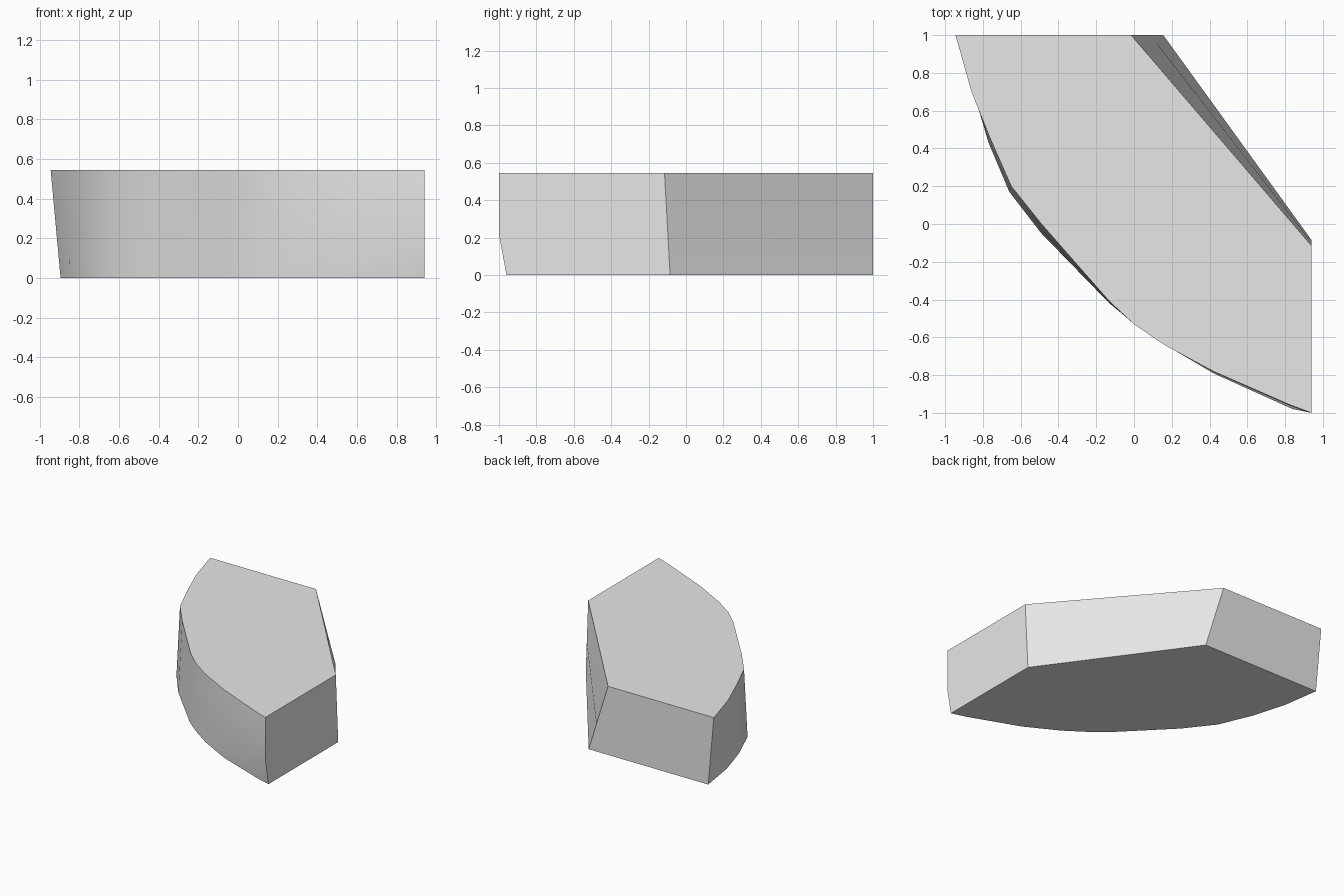
import bpy
import bmesh
import math

cube = bpy.data.objects.get("Cube")
if cube:
    bpy.data.objects.remove(cube, do_unlink=True)

# Plain grey stone colour
grey = bpy.data.materials.new("light_grey")
grey.use_nodes = True
colour = (0.8, 0.8, 0.8, 1)
grey.diffuse_color = colour
grey.node_tree.nodes["Principled BSDF"].inputs["Base Color"].default_value = colour

# Curved outer edge at the top and at the base, from back to front
top_curve = [(-.945, 1), (-.86, .7), (-.76, .45), (-.65, .2), (-.49, 0), (-.13, -.41),
             (0, -.53), (.16, -.64), (.42, -.78), (.82, -.955), (.94, -1)]
base_curve = [(-.895, 1), (-.85, .7), (-.77, .43), (-.66, .17), (-.49, -.05), (-.13, -.42),
              (0, -.525), (.16, -.635), (.42, -.775), (.82, -.925), (.94, -.96)]

# Straight inner corners, which lean outward towards the base
top_corners = [(.94, -.115), (-.015, 1)]
base_corners = [(.94, -.085), (.155, 1)]
height = .545
belly = .4


def blend(a, b, t):
    return [(p[0] + (q[0] - p[0]) * t, p[1] + (q[1] - p[1]) * t) for p, q in zip(a, b)]


# The front end of the outer wall bulges slightly at the belly height
belly_curve = blend(base_curve, top_curve, belly)
belly_curve[-3:] = [(.42, -.79), (.84, -.98), (.94, -1)]
rings = [(base_curve + base_corners, 0),
         (belly_curve + blend(base_corners, top_corners, belly), height * belly),
         (top_curve + top_corners, height)]

# Loft the block through the three outlines
bm = bmesh.new()
loops = [[bm.verts.new((x, y, z)) for x, y in outline] for outline, z in rings]
bm.faces.new(reversed(loops[0]))
bm.faces.new(loops[-1])
count = len(loops[0])
for low, high in zip(loops, loops[1:]):
    for i in range(count):
        j = (i + 1) % count
        bm.faces.new((low[i], low[j], high[j], high[i]))
bmesh.ops.recalc_face_normals(bm, faces=bm.faces)

mesh = bpy.data.meshes.new("curved_block")
bm.to_mesh(mesh)
bm.free()
mesh.materials.append(grey)
block = bpy.data.objects.new("curved_block", mesh)
bpy.context.collection.objects.link(block)

# Smooth the curved wall while keeping the outline edges sharp
bpy.ops.object.select_all(action="DESELECT")
block.select_set(True)
bpy.context.view_layer.objects.active = block
bpy.ops.object.shade_smooth_by_angle(angle=math.radians(30))
